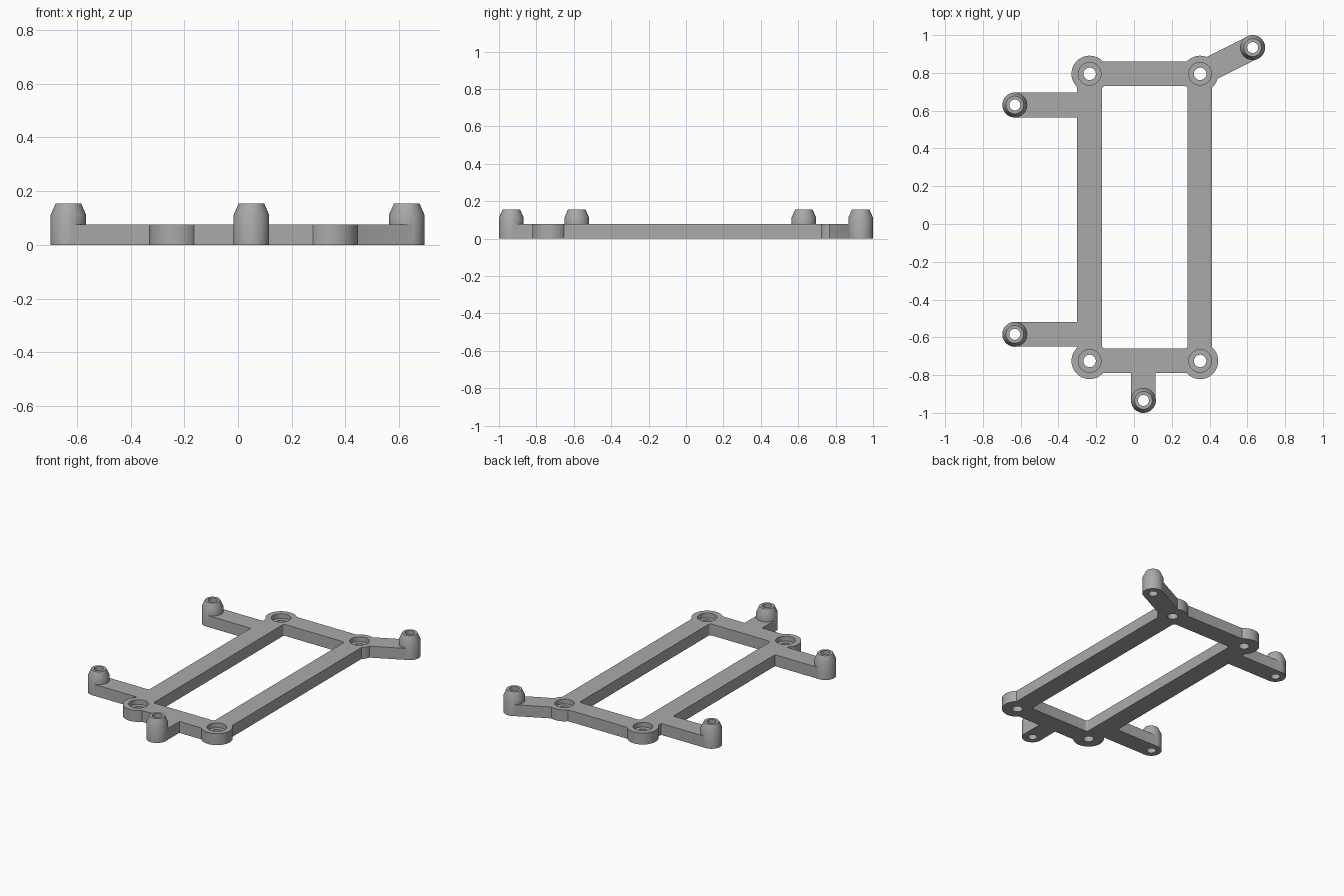
import bpy, bmesh, math
from mathutils import Vector

cube = bpy.data.objects.get("Cube")
if cube:
    bpy.data.objects.remove(cube, do_unlink=True)

grey = bpy.data.materials.new("matte grey")
grey.use_nodes = True
grey.diffuse_color = (0.4, 0.4, 0.4, 1)
grey.node_tree.nodes["Principled BSDF"].inputs["Base Color"].default_value = (0.4, 0.4, 0.4, 1)

PLATE = 0.077        # plate thickness
POST = 0.155         # post height
POST_R = 0.066
ARM_W = 0.13
bosses = [(x, y) for x in (-0.235, 0.35) for y in (-0.725, 0.795)]
# post position, and the point on the frame its arm grows from
posts = [((-0.631, 0.63), (-0.235, 0.63)),
         ((-0.631, -0.584), (-0.235, -0.584)),
         ((0.05, -0.934), (0.05, -0.725)),
         ((0.628, 0.934), (0.35, 0.795))]


def make_object(name, bm):
    bmesh.ops.recalc_face_normals(bm, faces=bm.faces)
    mesh = bpy.data.meshes.new(name)
    bm.to_mesh(mesh)
    bm.free()
    mesh.materials.append(grey)
    obj = bpy.data.objects.new(name, mesh)
    bpy.context.collection.objects.link(obj)
    return obj


def prism(name, outline, z0, z1):
    """Extrude a flat outline between two heights."""
    bm = bmesh.new()
    face = bm.faces.new([bm.verts.new((x, y, z0)) for x, y in outline])
    top = bmesh.ops.extrude_face_region(bm, geom=[face])["geom"]
    for v in top:
        if isinstance(v, bmesh.types.BMVert):
            v.co.z = z1
    return make_object(name, bm)


def rect(x0, x1, y0, y1, r=0):
    """Rectangle outline, with rounded corners when r is given."""
    if not r:
        return [(x0, y0), (x1, y0), (x1, y1), (x0, y1)]
    corners = [(x1 - r, y1 - r), (x0 + r, y1 - r), (x0 + r, y0 + r), (x1 - r, y0 + r)]
    return [(cx + r * math.cos(a), cy + r * math.sin(a))
            for i, (cx, cy) in enumerate(corners)
            for a in [math.pi / 2 * (i + k / 6) for k in range(7)]]


def bar(a, b, width):
    """Outline of a straight bar from a to b."""
    a, b = Vector(a), Vector(b)
    side = (b - a).normalized().orthogonal() * width / 2
    return [tuple(p) for p in (a - side, b - side, b + side, a + side)]


def turned(name, at, profile, segments=64):
    """Solid of revolution from (radius, height) pairs, capped at both ends."""
    bm = bmesh.new()
    rings = [[bm.verts.new((at[0] + r * math.cos(math.tau * i / segments),
                            at[1] + r * math.sin(math.tau * i / segments), z))
              for i in range(segments)] for r, z in profile]
    for low, high in zip(rings, rings[1:]):
        for i in range(segments):
            j = (i + 1) % segments
            bm.faces.new((low[i], low[j], high[j], high[i]))
    bm.faces.new(rings[0][::-1])
    bm.faces.new(rings[-1])
    return make_object(name, bm)


def combine(target, tool, operation):
    """Apply a boolean to target and discard the tool."""
    mod = target.modifiers.new(operation.lower(), "BOOLEAN")
    mod.operation = operation
    mod.solver = "EXACT"
    mod.object = tool
    bpy.context.view_layer.update()
    graph = bpy.context.evaluated_depsgraph_get()
    result = bpy.data.meshes.new_from_object(target.evaluated_get(graph))
    target.modifiers.clear()
    target.data = result
    bpy.data.objects.remove(tool, do_unlink=True)


# Rectangular frame with a softly rounded opening
frame = prism("mounting_frame", rect(-0.301, 0.414, -0.79, 0.86), 0, PLATE)
combine(frame, prism("opening", rect(-0.169, 0.284, -0.66, 0.73, 0.016), -0.1, 0.2), "DIFFERENCE")

# Round corner bosses
for p in bosses:
    combine(frame, turned("boss", p, [(0.096, 0), (0.096, PLATE)]), "UNION")

# Arms and tapered posts
for p, root in posts:
    combine(frame, prism("arm", bar(root, p, ARM_W), 0, PLATE), "UNION")
    combine(frame, turned("post", p, [(POST_R, 0), (POST_R, 0.112), (0.047, POST)]), "UNION")

# Counterbored screw holes in the corners
for p in bosses:
    combine(frame, turned("screw_hole", p, [(0.033, -0.1), (0.033, 0.045),
                                            (0.06, 0.045), (0.06, 0.2)]), "DIFFERENCE")

# Through holes in the posts
for p, root in posts:
    combine(frame, turned("post_hole", p, [(0.029, -0.1), (0.029, 0.3)]), "DIFFERENCE")

# Smooth round walls, sharp edges
bpy.ops.object.select_all(action="DESELECT")
frame.select_set(True)
bpy.context.view_layer.objects.active = frame
bpy.ops.object.shade_smooth_by_angle(angle=math.radians(25))
